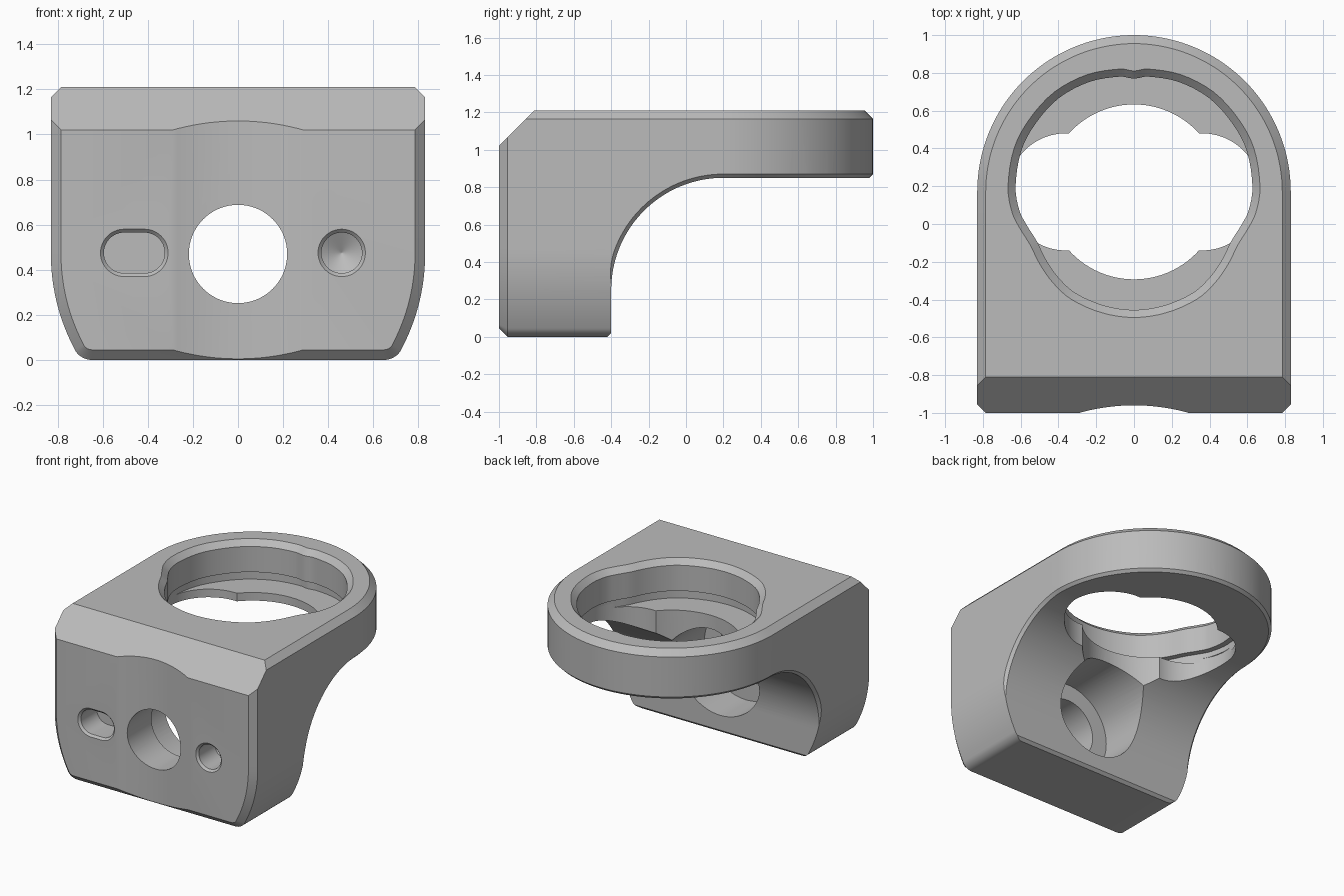
import bpy, bmesh
from math import sin, cos, pi, radians
from mathutils import Vector

cube = bpy.data.objects.get("Cube")
if cube:
    bpy.data.objects.remove(cube, do_unlink=True)

grey = bpy.data.materials.new("satin_grey")
grey.use_nodes = True
tone = (0.5, 0.5, 0.5, 1)
grey.diffuse_color = tone
grey.node_tree.nodes["Principled BSDF"].inputs["Base Color"].default_value = tone


def arc(cx, cy, r, start, end, n):
    return [(cx + r * cos(radians(start + (end - start) * i / n)),
             cy + r * sin(radians(start + (end - start) * i / n))) for i in range(n + 1)]


def circle(cx, cy, r, n=64):
    return arc(cx, cy, r, 0, 360, n)[:-1]


def grow(pts, d):
    """Offset a closed outline outwards by d with mitred corners."""
    area = sum(a[0] * b[1] - b[0] * a[1] for a, b in zip(pts, pts[1:] + pts[:1]))
    d = d if area > 0 else -d
    out = []
    for i, p in enumerate(pts):
        p, a, b = Vector(p), Vector(pts[i - 1]), Vector(pts[(i + 1) % len(pts)])
        e, f = (p - a).normalized(), (b - p).normalized()
        n, m = Vector((e.y, -e.x)), Vector((f.y, -f.x))
        out.append(tuple(p + (n + m) * (d / (1 + n.dot(m)))))
    return out


def smooth_curve(pts, steps):
    """Closed Catmull-Rom curve through the points."""
    out, n = [], len(pts)
    for i in range(n):
        a, b, c, d = (Vector(pts[(i + k) % n]) for k in (-1, 0, 1, 2))
        for s in range(steps):
            t = s / steps
            out.append(tuple((b * 2 + (c - a) * t + (a * 2 - b * 5 + c * 4 - d) * t ** 2
                              + (b * 3 - a - c * 3 + d) * t ** 3) / 2))
    return out


PLACE = {"x": lambda u, v, h: (h, u, v),
         "y": lambda u, v, h: (u, h, v),
         "z": lambda u, v, h: (u, v, h)}


def skin(name, rings):
    bm = bmesh.new()
    rows = [[bm.verts.new(p) for p in ring] for ring in rings]
    n = len(rows[0])
    for low, high in zip(rows, rows[1:]):
        for i in range(n):
            j = (i + 1) % n
            bm.faces.new((low[i], low[j], high[j], high[i]))
    bm.faces.new(rows[0][::-1])
    bm.faces.new(rows[-1])
    bmesh.ops.recalc_face_normals(bm, faces=bm.faces)
    mesh = bpy.data.meshes.new(name)
    bm.to_mesh(mesh)
    bm.free()
    mesh.materials.append(grey)
    ob = bpy.data.objects.new(name, mesh)
    bpy.context.collection.objects.link(ob)
    return ob


def loft(name, axis, sections):
    """Stack 2D outlines at heights along an axis."""
    return skin(name, [[PLACE[axis](u, v, h) for u, v in pts] for h, pts in sections])


def combine(target, tool, operation="DIFFERENCE"):
    mod = target.modifiers.new("cut", "BOOLEAN")
    mod.operation, mod.object, mod.solver = operation, tool, "EXACT"
    bpy.context.view_layer.objects.active = target
    bpy.ops.object.modifier_apply(modifier=mod.name)
    bpy.data.objects.remove(tool, do_unlink=True)


# Body: plan outline with a chamfered top edge
plan = [(0.83, -1.2)] + arc(0, 0.17, 0.83, 0, 180, 72) + [(-0.83, -1.2)]
bracket = loft("bracket_body", "z", [(-0.1, plan), (1.165, plan), (1.21, grow(plan, -0.045))])

# Front outline with tapered lower corners and a chamfered front edge
corner = arc(-0.07, 0.47, 0.9, 0, -28, 12) + arc(0.647, 0.089, 0.089, -28, -90, 8)[1:]
front = [(0.83, 1.4)] + corner + [(-x, z) for x, z in corner[::-1]] + [(-0.83, 1.4)]
combine(bracket, loft("front_form", "y", [(-1, grow(front, -0.045)), (-0.955, front), (1.2, front)]),
        "INTERSECT")

# Sloped front top edge
slope = [(-1.1, 0.92), (-0.71, 1.31), (-1.1, 1.31)]
combine(bracket, loft("slope_cut", "x", [(-1, slope), (1, slope)]))

# Arched underside, flared at the sides for its chamfer
arch = [(1.2, -0.2), (-0.62, -0.2), (-0.4, 0.02)] + arc(0.2, 0.25, 0.6, 180, 90, 40) + [(1.2, 0.85)]
flare = grow(arch, 0.04)
combine(bracket, loft("arch_cut", "x", [(-0.85, flare), (-0.81, arch), (0.81, arch), (0.85, flare)]))

# Chamfer round the lower edge of the ring
wedge = [(0.80, 0.84), (0.85, 0.89), (0.85, 0.84)]
combine(bracket, skin("ring_edge_cut", [[(r * cos(pi * i / 72), 0.17 + r * sin(pi * i / 72), z)
                                         for r, z in wedge] for i in range(73)]))

# Shallow hollow down the front face
hollow = circle(0, -2.03, 1.07, 200)
combine(bracket, loft("hollow_cut", "z", [(-0.3, hollow), (1.5, hollow)]))

# Ring pocket with chamfered mouth and an undercut above the ledge
half = [(0.08, 0.82), (0.25, 0.79), (0.42, 0.70), (0.55, 0.56), (0.635, 0.40), (0.667, 0.2),
        (0.645, 0.06), (0.60, -0.03), (0.55, -0.11), (0.50, -0.21), (0.43, -0.31),
        (0.33, -0.40), (0.17, -0.47)]
mouth = smooth_curve([(0, 0.81)] + half + [(0, -0.495)] + [(-x, y) for x, y in half[::-1]], 4)
throat = grow(mouth, -0.04)
combine(bracket, loft("pocket_cut", "z", [(0.91, mouth), (0.98, mouth), (0.981, throat),
                                          (1.17, throat), (1.21, mouth), (1.25, grow(mouth, 0.04))]))

# Lobed opening through the ledge
for x, r, low in ((0, 0.463, 0.3), (0.36, 0.31, 0.5), (-0.36, 0.31, 0.5)):
    opening = circle(x, 0.17, r, 96)
    combine(bracket, loft("opening_cut", "z", [(low, opening), (0.94, opening)]))

# Front bore and the wider counterbore behind it
for r, start, end in ((0.218, -1.2, -0.3), (0.34, -0.7, 0.1)):
    bore = circle(0, 0.47, r, 72)
    combine(bracket, loft("bore_cut", "y", [(start, bore), (end, bore)]))

# Drilled hole with a conical end
drill = circle(0.46, 0.475, 0.09, 48)
rim = grow(drill, 0.03)
combine(bracket, loft("drill_cut", "y", [(-1.015, rim), (-0.985, drill), (-0.80, drill),
                                         (-0.75, circle(0.46, 0.475, 0.002, 48))]))

# Blind slot with a chamfered rim
slot = arc(-0.415, 0.475, 0.09, -90, 90, 24) + arc(-0.505, 0.475, 0.09, 90, 270, 24)
combine(bracket, loft("slot_cut", "y", [(-1.015, grow(slot, 0.03)), (-0.985, slot), (-0.80, slot)]))

# Smooth the round surfaces and keep the edges crisp
bpy.ops.object.select_all(action="DESELECT")
bracket.select_set(True)
bpy.context.view_layer.objects.active = bracket
bpy.ops.object.shade_smooth_by_angle(angle=radians(25))
